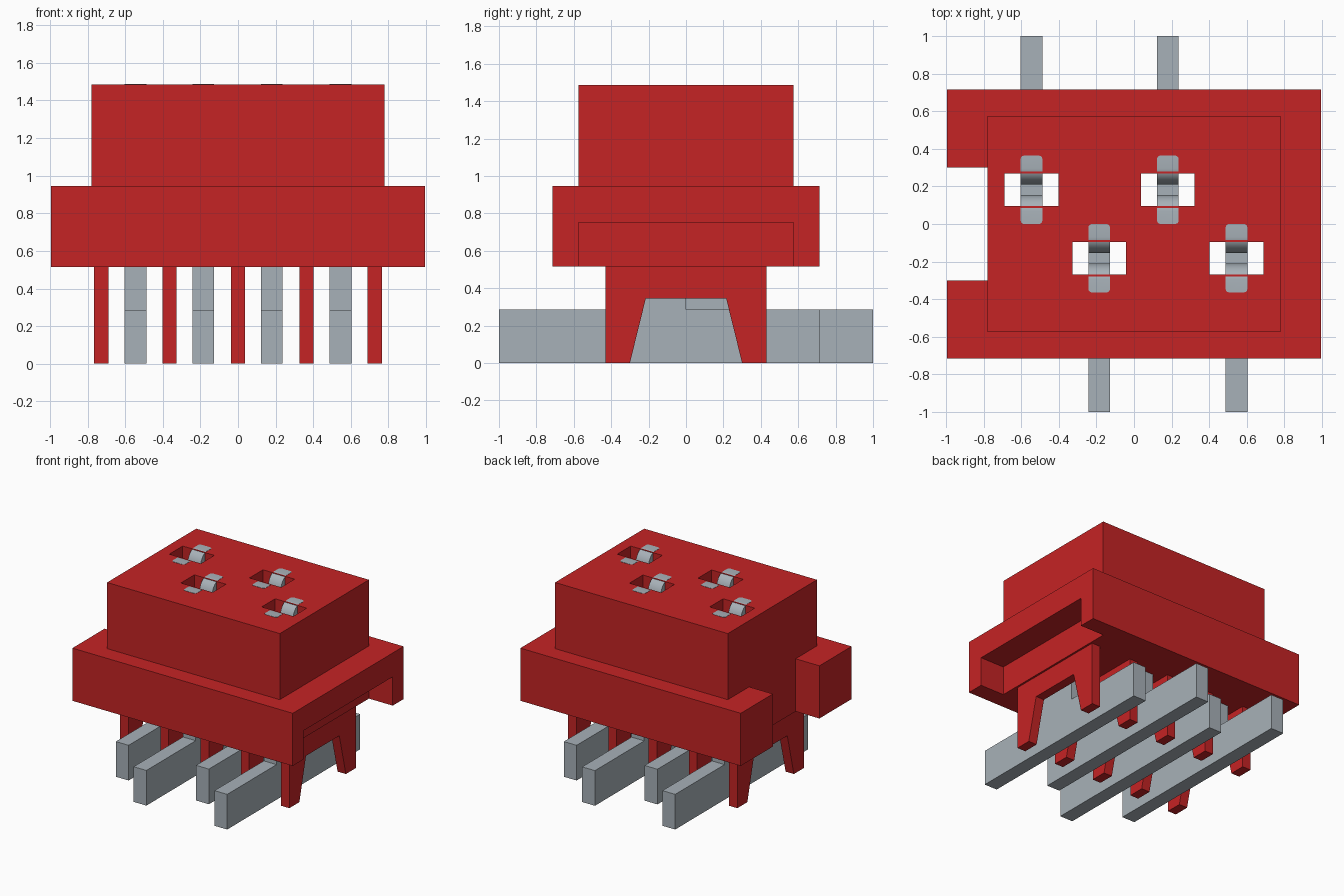
import bpy, bmesh, math
from mathutils import Vector

if "Cube" in bpy.data.objects:
    bpy.data.objects.remove(bpy.data.objects["Cube"], do_unlink=True)


def material(name, rgb):
    m = bpy.data.materials.new(name)
    m.use_nodes = True
    m.diffuse_color = (*rgb, 1)
    m.node_tree.nodes["Principled BSDF"].inputs["Base Color"].default_value = (*rgb, 1)
    return m


RED = material("red plastic", (0.56, 0.017, 0.018))
GREY = material("tinned metal", (0.39, 0.44, 0.48))


def finish(bm, name, mat):
    bmesh.ops.recalc_face_normals(bm, faces=bm.faces)
    me = bpy.data.meshes.new(name)
    bm.to_mesh(me)
    bm.free()
    ob = bpy.data.objects.new(name, me)
    bpy.context.collection.objects.link(ob)
    if mat:
        me.materials.append(mat)
    return ob


def add_box(bm, x0, x1, y0, y1, z0, z1):
    verts = bmesh.ops.create_cube(bm, size=1)["verts"]
    for v in verts:
        v.co = Vector((x1 if v.co.x > 0 else x0,
                       y1 if v.co.y > 0 else y0,
                       z1 if v.co.z > 0 else z0))


def extrude_profile(name, points, x, width, mat, bevel_height=None):
    """Side profile (y, z) given thickness along x; optional rounded corner edges."""
    bm = bmesh.new()
    face = bm.faces.new([bm.verts.new((x - width / 2, y, z)) for y, z in points])
    new = bmesh.ops.extrude_face_region(bm, geom=[face])["geom"]
    bmesh.ops.translate(bm, vec=(width, 0, 0),
                        verts=[g for g in new if isinstance(g, bmesh.types.BMVert)])
    if bevel_height:
        ys = [p[0] for p in points]
        outer = (min(ys), max(ys))
        sel = [f for f in bm.faces
               if any(all(abs(v.co.y - o) < 1e-5 for v in f.verts) for o in outer)]
        edges = {e for f in sel for e in f.edges
                 if abs(e.verts[0].co.z - e.verts[1].co.z) > bevel_height}
        bmesh.ops.bevel(bm, geom=list(edges), offset=0.018, segments=3,
                        profile=0.5, affect='EDGES')
    return finish(bm, name, mat)


FLANGE_X, FLANGE_Y = 0.995, 0.715
BLOCK_X, BLOCK_Y = 0.78, 0.575
BASE, STEP, TOP = 0.515, 0.945, 1.485

# Pin layout: x position and which side the solder tail points to
PINS = [(-0.545, 1), (-0.185, -1), (0.18, 1), (0.545, -1)]
SLOT_Y = 0.182

# Housing: flange with a narrower block drawn up from its top face
bm = bmesh.new()
add_box(bm, -FLANGE_X, FLANGE_X, -FLANGE_Y, FLANGE_Y, BASE, STEP)
top = max(bm.faces, key=lambda f: f.calc_center_median().z)
for height in (STEP, TOP):
    geom = bmesh.ops.extrude_face_region(bm, geom=[top])["geom"]
    bmesh.ops.delete(bm, geom=[top], context='FACES_ONLY')
    top = next(g for g in geom if isinstance(g, bmesh.types.BMFace))
    for v in top.verts:
        v.co = Vector((math.copysign(BLOCK_X, v.co.x),
                       math.copysign(BLOCK_Y, v.co.y), height))
housing = finish(bm, "housing", RED)

# Cutter: keying notch, underside recess and the four contact slots
bm = bmesh.new()
add_box(bm, -1.2, -BLOCK_X, -0.30, 0.30, 0.3, 1.2)
add_box(bm, BLOCK_X, 1.2, -BLOCK_Y, BLOCK_Y, 0.3, 0.75)
for x, side in PINS:
    c = side * SLOT_Y
    add_box(bm, x - 0.143, x + 0.143, c - 0.087, c + 0.087, 0.3, 1.7)
cutter = finish(bm, "housing_cutter", None)
cutter.hide_render = True

mod = housing.modifiers.new("cutouts", 'BOOLEAN')
mod.operation = 'DIFFERENCE'
mod.solver = 'EXACT'
mod.object = cutter
bpy.context.view_layer.objects.active = housing
housing.select_set(True)
bpy.ops.object.modifier_apply(modifier=mod.name)
bpy.data.objects.remove(cutter, do_unlink=True)

# Standoff ribs: plates with a tapered opening that leaves two legs
rib = [(-0.43, 0), (-0.30, 0), (-0.215, 0.345), (0.215, 0.345),
       (0.30, 0), (0.43, 0), (0.43, BASE), (-0.43, BASE)]
for i in range(5):
    extrude_profile(f"standoff_rib_{i + 1}", rib, (i - 2) * 0.3635, 0.075, RED)

# Terminals: long solder bar with a riser, and a forked contact above it
for i, (x, s) in enumerate(PINS):
    bar = [(-0.715, 0), (1, 0), (1, 0.287), (0.364, 0.287),
           (0.364, 0.8), (0, 0.8), (0, 0.287), (-0.715, 0.287)]
    extrude_profile(f"terminal_bar_{i + 1}", [(s * y, z) for y, z in bar],
                    x, 0.115, GREY)

    # Right half of the fork: outer edge, flat tip, rounded lead-in, gap floor
    tip, half, gap, lead = TOP + 0.002, 0.182, 0.028, 0.085
    half_fork = [(half, 0.8), (half, tip)]
    for k in range(9):
        a = math.radians(90 * k / 8)
        half_fork.append((gap + lead * (1 - math.sin(a)),
                          tip - 0.11 * (1 - math.cos(a))))
    half_fork.append((gap, 1.0))
    fork = half_fork + [(-y, z) for y, z in reversed(half_fork)]
    contact = extrude_profile(f"fork_contact_{i + 1}",
                              [(y + s * SLOT_Y, z) for y, z in fork],
                              x, 0.115, GREY, bevel_height=0.3)
    bpy.ops.object.select_all(action='DESELECT')
    contact.select_set(True)
    bpy.context.view_layer.objects.active = contact
    bpy.ops.object.shade_smooth_by_angle(angle=math.radians(35))
